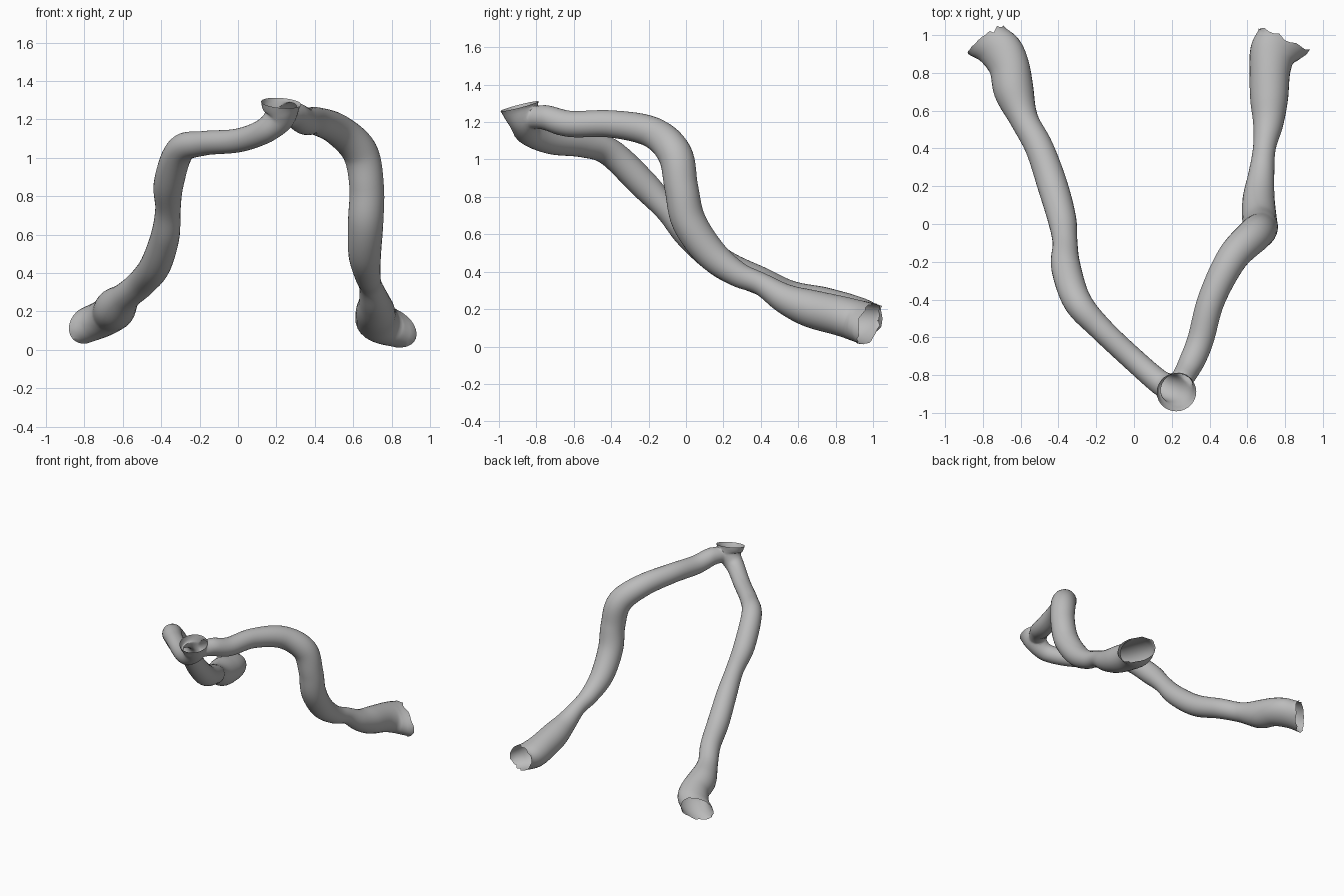
import bpy, bmesh, math, random
from mathutils import Vector

random.seed(3)
SIDES, STEPS = 28, 7

if "Cube" in bpy.data.objects:
    bpy.data.objects.remove(bpy.data.objects["Cube"])

grey = bpy.data.materials.new("plain_grey")
grey.use_nodes = True
grey.diffuse_color = (0.5, 0.5, 0.5, 1)
grey.node_tree.nodes["Principled BSDF"].inputs["Base Color"].default_value = (0.5, 0.5, 0.5, 1)


def spline(stations):
    """Smooth (x, y, z, radius, flare) samples through the stations."""
    pts = [Vector(s) for s in stations]
    out = []
    for i in range(len(pts) - 1):
        a, b = pts[i], pts[i + 1]
        ta = (b - pts[i - 1]) / 2 if i else b - a
        tb = (pts[i + 2] - a) / 2 if i + 2 < len(pts) else b - a
        for k in range(STEPS):
            t = k / STEPS
            out.append(a * (2*t**3 - 3*t**2 + 1) + ta * (t**3 - 2*t**2 + t)
                       + b * (3*t**2 - 2*t**3) + tb * (t**3 - t**2))
    return out + [pts[-1]]


def tube(name, stations, flare_dir):
    """Capped tube swept along the stations, stretched along flare_dir by the flare value."""
    samples = spline(stations)
    centres = [Vector(s[:3]) for s in samples]
    d = Vector(flare_dir).normalized()
    bm = bmesh.new()
    rings, u = [], Vector((1, 0, 0))
    for i, c in enumerate(centres):
        t = (centres[min(i + 1, len(centres) - 1)] - centres[max(i - 1, 0)]).normalized()
        u = (u - t * u.dot(t)).normalized()
        v = t.cross(u)
        ring = []
        for k in range(SIDES):
            a = math.tau * k / SIDES
            off = (u * math.cos(a) + v * math.sin(a)) * samples[i][3]
            off += d * off.dot(d) * samples[i][4]
            ring.append(bm.verts.new(c + off))
        rings.append(ring)
    for r, s in zip(rings, rings[1:]):
        for k in range(SIDES):
            j = (k + 1) % SIDES
            bm.faces.new((r[k], r[j], s[j], s[k]))
    bm.faces.new(rings[0])
    bm.faces.new(rings[-1])
    bmesh.ops.recalc_face_normals(bm, faces=bm.faces)
    mesh = bpy.data.meshes.new(name)
    bm.to_mesh(mesh)
    bm.free()
    mesh.materials.append(grey)
    obj = bpy.data.objects.new(name, mesh)
    bpy.context.collection.objects.link(obj)
    return obj


# Inlet mouth running on into the right branch
vessel = tube("branching_vessel", [
    (.225, -.89, 1.285, .105, 0),
    (.215, -.87, 1.21, .083, 0),
    (.14, -.84, 1.14, .066, 0),
    (0, -.72, 1.09, .062, 0),
    (-.18, -.55, 1.075, .064, 0),
    (-.3, -.41, 1.04, .075, 0),
    (-.36, -.23, .87, .078, 0),
    (-.365, -.1, .73, .066, 0),
    (-.38, .02, .59, .075, 0),
    (-.43, .2, .44, .08, 0),
    (-.5, .4, .35, .075, 0),
    (-.58, .55, .28, .075, 0),
    (-.635, .7, .22, .105, 0),
    (-.66, .83, .19, .1, .1),
    (-.71, .92, .16, .095, .45),
    (-.785, .975, .13, .09, 1.1),
], (-.87, 0, -.45))

# Left branch, starting inside the mouth
branch = tube("left_branch", [
    (.235, -.85, 1.215, .055, 0),
    (.29, -.76, 1.225, .066, 0),
    (.35, -.62, 1.19, .07, 0),
    (.41, -.4, 1.19, .073, 0),
    (.52, -.18, 1.145, .083, 0),
    (.635, -.06, 1.03, .092, 0),
    (.67, -.025, .85, .09, 0),
    (.665, .015, .67, .092, 0),
    (.66, .13, .5, .085, 0),
    (.675, .27, .39, .068, 0),
    (.69, .4, .335, .06, 0),
    (.71, .53, .255, .08, 0),
    (.715, .66, .205, .1, 0),
    (.72, .82, .165, .105, .05),
    (.74, .91, .14, .105, .3),
    (.795, .975, .12, .095, 1.1),
], (.87, 0, -.4))

# Fuse the branches into one skin
union = vessel.modifiers.new("fuse", "BOOLEAN")
union.operation, union.solver, union.object = "UNION", "EXACT", branch
bpy.context.view_layer.update()
fused = bpy.data.meshes.new_from_object(
    vessel.evaluated_get(bpy.context.evaluated_depsgraph_get()))
vessel.modifiers.clear()
vessel.data = fused
bpy.data.objects.remove(branch)

# Open the three ends, soften the fork, fray the rear rims
bm = bmesh.new()
bm.from_mesh(fused)
caps = [f for f in bm.faces if len(f.verts) > 16]
bmesh.ops.delete(bm, geom=caps, context="FACES")
fork = Vector((.25, -.83, 1.19))
soft = [v for v in bm.verts if (v.co - fork).length < .13 and not v.is_boundary]
for _ in range(4):
    bmesh.ops.smooth_vert(bm, verts=soft, factor=.5,
                          use_axis_x=True, use_axis_y=True, use_axis_z=True)
for v in bm.verts:
    if v.is_boundary and v.co.y > .9:
        v.co.y += random.uniform(-.015, .015)
    v.co.z = max(v.co.z, 0)
bm.to_mesh(fused)
bm.free()

bpy.ops.object.select_all(action="DESELECT")
vessel.select_set(True)
bpy.context.view_layer.objects.active = vessel
bpy.ops.object.shade_smooth_by_angle(angle=math.radians(50))
